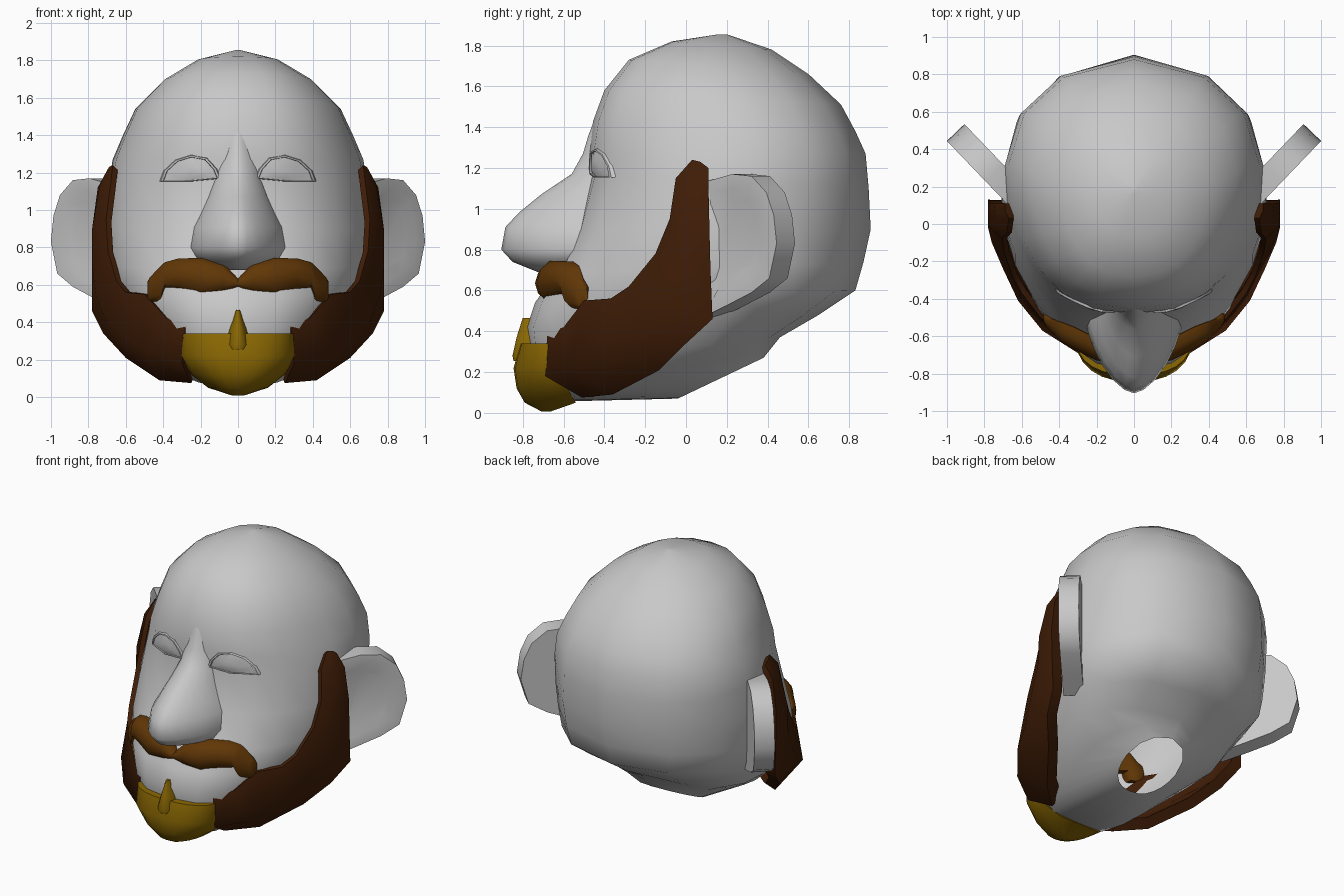
import bpy, bmesh, math
from mathutils import Vector
from mathutils.bvhtree import BVHTree

if "Cube" in bpy.data.objects:
    bpy.data.objects.remove(bpy.data.objects["Cube"])


def material(name, r, g, b):
    mat = bpy.data.materials.new(name)
    mat.use_nodes = True
    mat.diffuse_color = (r, g, b, 1)
    mat.node_tree.nodes["Principled BSDF"].inputs["Base Color"].default_value = (r, g, b, 1)
    return mat


skin = material("plain grey", .58, .58, .58)
dark_brown = material("dark brown", .05, .012, .002)
warm_brown = material("warm brown", .12, .038, .002)
gold = material("dark gold", .26, .14, .001)


def finish(name, bm, mat, mirror=False, angle=40):
    """Turn a bmesh into a smooth shaded, optionally mirrored object."""
    bmesh.ops.recalc_face_normals(bm, faces=bm.faces[:])
    mesh = bpy.data.meshes.new(name)
    bm.to_mesh(mesh)
    bm.free()
    mesh.materials.append(mat)
    obj = bpy.data.objects.new(name, mesh)
    bpy.context.collection.objects.link(obj)
    bpy.ops.object.select_all(action="DESELECT")
    obj.select_set(True)
    bpy.context.view_layer.objects.active = obj
    bpy.ops.object.shade_smooth_by_angle(angle=math.radians(angle))
    if mirror:
        obj.modifiers.new("Mirror", "MIRROR")


def loft(rings, cap_start=True, cap_end=True):
    """Skin a list of closed rings with equal point counts."""
    bm = bmesh.new()
    loops = [[bm.verts.new(p) for p in ring] for ring in rings]
    for a, b in zip(loops, loops[1:]):
        for i in range(len(a)):
            j = (i + 1) % len(a)
            bm.faces.new((a[i], a[j], b[j], b[i]))
    if cap_start:
        bm.faces.new(loops[0])
    if cap_end:
        bm.faces.new(loops[-1])
    return bm


def signed_power(v, power):
    return math.copysign(abs(v) ** power, v)


# Head: tilted oval rings from crown to the open neck, finer and fuller on the face
angles = [math.radians(a) for a in list(range(-90, 91, 15)) + [119, 146, 180, 214, 241]]


def head_ring(yf, zf, yb, zb, w, ym):
    ring = []
    for t in angles:
        c = math.cos(t)
        y = ym - c * ((ym - yf) if c > 0 else (yb - ym))
        x = w * signed_power(math.sin(t), .82 if c > 0 else 1)
        ring.append((x, y, zf + (zb - zf) * (y - yf) / (yb - yf)))
    return ring


head_sections = [
    (.16, 1.855, .20, 1.855, .015, .18),
    (-.07, 1.82, .42, 1.78, .22, .18),
    (-.28, 1.73, .60, 1.66, .4, .22),
    (-.40, 1.58, .76, 1.51, .55, .28),
    (-.455, 1.43, .83, 1.38, .615, .32),
    (-.48, 1.27, .88, 1.27, .67, .32),
    (-.47, 1.17, .895, 1.1, .695, .3),
    (-.54, .9, .905, .9, .715, .22),
    (-.64, .68, .87, .74, .715, .2),
    (-.74, .54, .83, .6, .68, .24),
    (-.78, .42, .65, .48, .6, .2),
    (-.76, .25, .46, .37, .54, .12),
    (-.64, .055, .42, .32, .37, .05),
    (-.04, .07, .38, .27, .2, .17),
]
head_bm = loft([head_ring(*s) for s in head_sections], cap_end=False)
surface = BVHTree.FromBMesh(head_bm)
finish("head", head_bm, skin, angle=60)


# Nose, chin beard and lip tuft: rounded front arcs stacked by height
def front_arc(z, yf, yb, w, side_power, front_power, steps=12):
    arc = []
    for i in range(steps + 1):
        t = math.pi * (i / steps - .5)
        depth = max(math.cos(t), 0) ** front_power
        arc.append((w * signed_power(math.sin(t), side_power), yb + (yf - yb) * depth, z))
    return arc


def stacked(name, sections, side_power, front_power, mat):
    finish(name, loft([front_arc(*s, side_power, front_power) for s in sections]), mat, angle=60)


stacked("nose", [
    (1.46, -.44, -.36, .08), (1.36, -.478, -.38, .09), (1.27, -.505, -.41, .11),
    (1.17, -.56, -.43, .125), (1.07, -.71, -.46, .16), (.98, -.82, -.48, .2),
    (.91, -.885, -.5, .235), (.80, -.905, -.51, .26), (.74, -.85, -.53, .23),
    (.68, -.70, -.55, .08)], 1.2, 1.4, skin)
stacked("chin_beard", [
    (.008, -.71, -.66, .03), (.05, -.79, -.54, .16), (.12, -.83, -.58, .25),
    (.22, -.845, -.63, .31), (.34, -.81, -.65, .3)], .85, 1, gold)
stacked("lip_tuft", [
    (.465, -.80, -.74, .012), (.37, -.83, -.74, .045),
    (.28, -.85, -.75, .068), (.255, -.845, -.75, .06)], 1, 1, gold)

# Moustache: ovals along the lip with a flattened back, x / y / z / depth / height
moustache = [
    (0, -.67, .61, .06, .025), (.08, -.66, .635, .08, .085),
    (.2, -.64, .64, .09, .11), (.32, -.58, .655, .09, .09),
    (.39, -.55, .65, .08, .075), (.41, -.54, .61, .07, .10),
    (.47, -.51, .575, .04, .07), (.485, -.50, .57, .02, .05)]
corners = [math.tau * i / 10 for i in range(10)]
finish("moustache", loft([[(x, y + min(d * math.cos(t), .035), z + h * math.sin(t)) for t in corners]
                          for x, y, z, d, h in moustache]), warm_brown, mirror=True, angle=50)

# Side beard: thin shell with front edge, outer bulge and rear edge from sideburn to chin
beard = [
    ((.67, .03, 1.24), (.69, .07, 1.23), (.69, .11, 1.2)),
    ((.68, -.05, 1.15), (.74, .02, 1.13), (.75, .11, 1.12)),
    ((.705, -.08, .95), (.78, -.01, .9), (.78, .115, .9)),
    ((.695, -.15, .78), (.78, -.02, .7), (.78, .12, .7)),
    ((.65, -.28, .62), (.76, -.1, .55), (.78, .13, .46)),
    ((.6, -.37, .56), (.7, -.24, .38), (.72, 0, .34)),
    ((.5, -.5, .55), (.62, -.41, .32), (.6, -.13, .21)),
    ((.38, -.6, .42), (.49, -.57, .23), (.42, -.36, .09)),
    ((.28, -.68, .39), (.3, -.69, .18), (.25, -.51, .075))]
core = Vector((0, .1, .6))
beard_rings = []
for station in beard:
    a, m, b = (Vector(p) for p in station)
    beard_rings.append([a, m, b, b.lerp(core, .1), m.lerp(core, .06), a.lerp(core, .04)])
finish("side_beard", loft(beard_rings), dark_brown, mirror=True, angle=65)

# Ears: outline swept back from the temple, with a shallow hollow in front
ear_outline = [(-.05, 1.13), (.15, 1.17), (.28, 1.16), (.38, 1.08), (.43, .97),
               (.45, .83), (.4, .66), (.28, .59), (.12, .53), (-.05, .47)]
front_side = [Vector((.69 + .69 * u, .12 + .72 * u, z)) for u, z in ear_outline]
back_side = [p + Vector((-.094, .09, 0)) for p in front_side]
ear = loft([front_side, back_side])
bmesh.ops.recalc_face_normals(ear, faces=ear.faces[:])
hollow = [f for f in ear.faces if len(f.verts) > 4 and f.normal.y < 0]
bmesh.ops.inset_region(ear, faces=hollow, thickness=.07, depth=0)
bmesh.ops.inset_region(ear, faces=hollow, thickness=.06, depth=-.015)
finish("ears", ear, skin, mirror=True, angle=50)

# Eyes: almond lids laid on the face, with a sunken eye inside
eye_outline = [(.10, 1.17), (.12, 1.22), (.17, 1.275), (.25, 1.29), (.33, 1.265),
               (.39, 1.21), (.41, 1.155), (.25, 1.155)]


def on_face(x, z, lift):
    hit = surface.ray_cast(Vector((x, -2, z)), Vector((0, 1, 0)))[0]
    return hit - Vector((0, lift, 0))


def eye_ring(scale, lift):
    return [on_face(.25 + (x - .25) * scale, 1.2 + (z - 1.2) * scale, lift) for x, z in eye_outline]


finish("eyes", loft([eye_ring(1.08, -.01), eye_ring(1.02, .014), eye_ring(.93, .014),
                     eye_ring(.91, .004), eye_ring(.4, .012)], cap_start=False),
       skin, mirror=True, angle=35)
